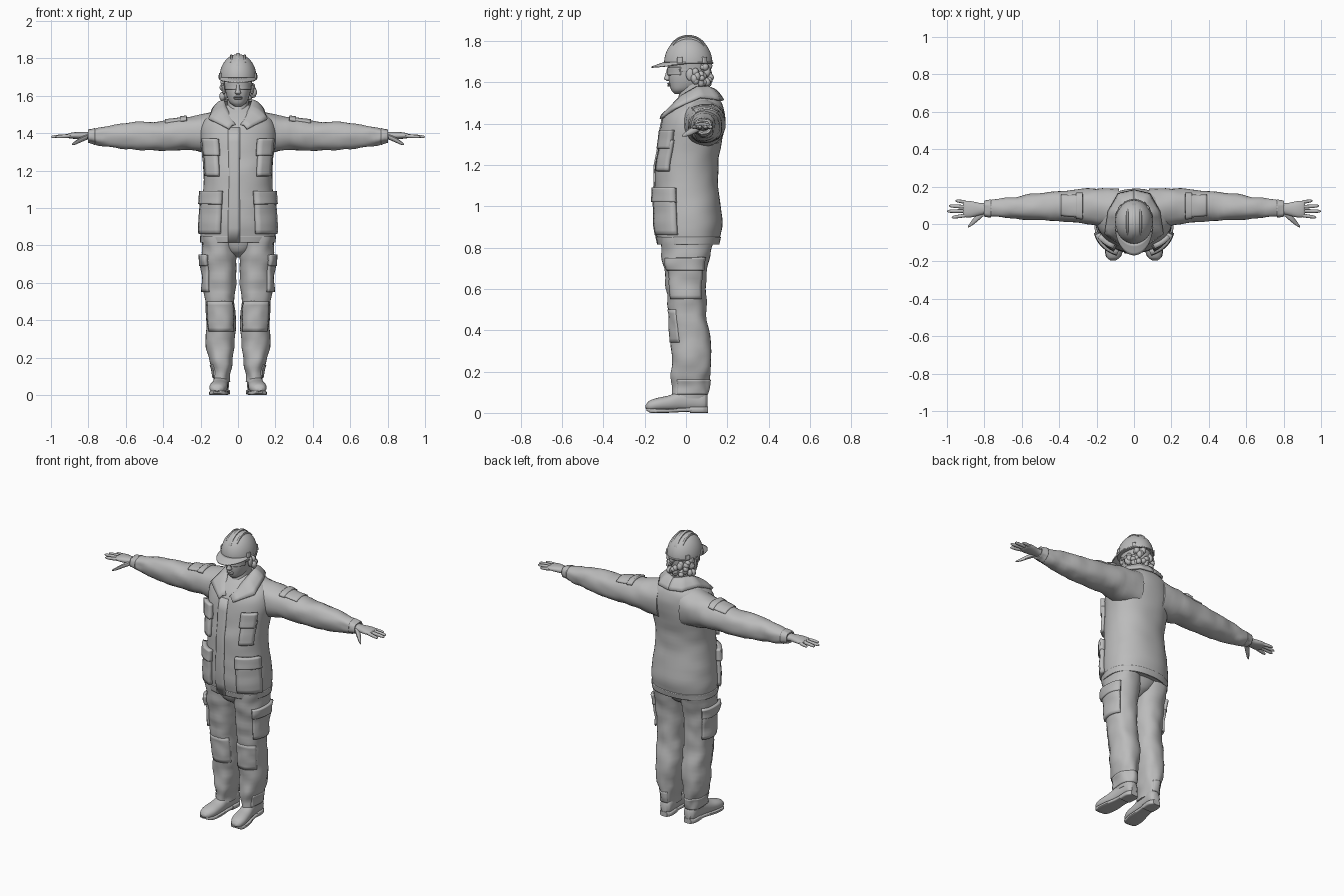
import bpy, bmesh, math, random
from mathutils import Vector, Matrix, noise

cube = bpy.data.objects.get("Cube")
if cube:
    bpy.data.objects.remove(cube)
random.seed(4)

grey = bpy.data.materials.new("plain_grey")
grey.use_nodes = True
grey.diffuse_color = (0.5, 0.5, 0.5, 1)
grey.node_tree.nodes["Principled BSDF"].inputs["Base Color"].default_value = grey.diffuse_color


def finish(name, bm, mirror=False, thick=0, angle=40):
    """Turn a bmesh into a smooth object, optionally thickened and mirrored."""
    mesh = bpy.data.meshes.new(name)
    bm.to_mesh(mesh)
    bm.free()
    ob = bpy.data.objects.new(name, mesh)
    bpy.context.collection.objects.link(ob)
    mesh.materials.append(grey)
    bpy.ops.object.select_all(action='DESELECT')
    ob.select_set(True)
    bpy.context.view_layer.objects.active = ob
    bpy.ops.object.shade_smooth_by_angle(angle=math.radians(angle))
    if thick:
        mod = ob.modifiers.new("thickness", 'SOLIDIFY')
        mod.thickness, mod.offset = thick, -1
    if mirror:
        ob.modifiers.new("mirror", 'MIRROR').use_mirror_merge = False
    return ob


def surf(rings, axis, t, ang, d=0.0, power=2.2, wrinkle=0.0):
    """Point on a tube of rings (t, centre a, centre b, radius a, radius b)."""
    i = 0
    while i < len(rings) - 2 and t > rings[i + 1][0]:
        i += 1
    r0, r1 = rings[i], rings[i + 1]
    before, after = rings[max(i - 1, 0)], rings[min(i + 2, len(rings) - 1)]
    span = r1[0] - r0[0]
    f = (t - r0[0]) / span
    vals = []
    for k in range(1, 5):
        m0 = (r1[k] - before[k]) / (r1[0] - before[0]) * span
        m1 = (after[k] - r0[k]) / (after[0] - r0[0]) * span
        vals.append((2*f**3 - 3*f*f + 1) * r0[k] + (f**3 - 2*f*f + f) * m0
                    + (3*f*f - 2*f**3) * r1[k] + (f**3 - f*f) * m1)
    ca, cb, ra, rb = vals
    c, s = math.cos(ang), math.sin(ang)
    if wrinkle:
        d += wrinkle * noise.noise(Vector((c * 1.5, s * 1.5, t * 16)))
    a = ca + (max(ra, 0.001) + d) * math.copysign(abs(c) ** (2 / power), c)
    b = cb + (max(rb, 0.001) + d) * math.copysign(abs(s) ** (2 / power), s)
    return Vector({'z': (a, b, t), 'x': (t, a, b), 'y': (b, t, a)}[axis])


def loft(name, rings, axis='z', sides=32, steps=4, mirror=False, **kw):
    bm = bmesh.new()
    ts = [p[0] + (q[0] - p[0]) * j / steps for p, q in zip(rings, rings[1:]) for j in range(steps)]
    loops = [[bm.verts.new(surf(rings, axis, t, math.tau * i / sides, **kw)) for i in range(sides)]
             for t in ts + [rings[-1][0]]]
    for lo, hi in zip(loops, loops[1:]):
        for i in range(sides):
            j = (i + 1) % sides
            bm.faces.new((lo[i], lo[j], hi[j], hi[i]))
    bm.faces.new(loops[0][::-1])
    bm.faces.new(loops[-1])
    return finish(name, bm, mirror)


def sheet(name, func, nu, nv, thick, mirror=False):
    """Thickened grid from func(u, v), both 0 to 1."""
    bm = bmesh.new()
    g = [[bm.verts.new(func(u / nu, v / nv)) for u in range(nu + 1)] for v in range(nv + 1)]
    for v in range(nv):
        for u in range(nu):
            bm.faces.new((g[v][u], g[v][u + 1], g[v + 1][u + 1], g[v + 1][u]))
    bmesh.ops.remove_doubles(bm, verts=bm.verts, dist=0.0001)
    return finish(name, bm, mirror, thick)


def panel(name, rings, axis, a0, a1, t0, t1, d, mirror=True, **kw):
    """Cloth patch lying on a tube between two angles and two heights."""
    def point(u, v):
        return surf(rings, axis, t0 + (t1 - t0) * v, math.radians(a0 + (a1 - a0) * u), d, **kw)
    return sheet(name, point, max(4, int(abs(a1 - a0) / 8)), 8, d + 0.006, mirror)


def blobs(name, items, mirror=False):
    bm = bmesh.new()
    for pos, size in items:
        bmesh.ops.create_uvsphere(bm, u_segments=12, v_segments=8, radius=1,
                                  matrix=Matrix.LocRotScale(pos, None, size))
    return finish(name, bm, mirror)


# Jacket body
torso = [(0.82, 0, 0.012, 0.2, 0.147), (0.9, 0, 0.012, 0.202, 0.162), (1.0, 0, 0.008, 0.195, 0.162),
         (1.1, 0, 0.002, 0.186, 0.154), (1.2, 0, 0.003, 0.184, 0.152), (1.3, 0, 0.02, 0.195, 0.152),
         (1.4, 0, 0.034, 0.205, 0.152), (1.46, 0, 0.045, 0.19, 0.14), (1.5, 0, 0.055, 0.15, 0.118),
         (1.53, 0, 0.058, 0.1, 0.09), (1.55, 0, 0.055, 0.07, 0.068)]
cloth = dict(wrinkle=0.004)
loft("jacket", torso, sides=48, **cloth)
panel("jacket_hem", torso, 'z', 0, 360, 0.815, 0.85, 0.004, False, **cloth)
panel("front_placket", torso, 'z', -103, -88, 0.815, 1.43, 0.006, False, **cloth)

# Jacket pockets
panel("chest_pockets", torso, 'z', -60, -30, 1.17, 1.32, 0.018, **cloth)
panel("chest_pocket_flaps", torso, 'z', -63, -33, 1.28, 1.37, 0.025, **cloth)
panel("hip_pockets", torso, 'z', -66, -18, 0.86, 1.05, 0.021, **cloth)
panel("hip_pocket_flaps", torso, 'z', -67, -17, 1.02, 1.09, 0.029, **cloth)

# Open collar, running from the nape to the lapel tip
inner = [(0, 0.125, 1.575), (0.05, 0.105, 1.583), (0.075, 0.05, 1.58), (0.062, -0.02, 1.54), (0.012, -0.105, 1.445)]
outer = [(0, 0.185, 1.515), (0.085, 0.165, 1.518), (0.14, 0.07, 1.53), (0.158, -0.055, 1.478), (0.05, -0.128, 1.425)]


def along(points, u):
    i = min(int(u * 4), 3)
    return Vector(points[i]).lerp(Vector(points[i + 1]), u * 4 - i)


def collar(u, v):
    p = along(outer, 1 - u).lerp(along(inner, 1 - u), v)
    p.z += 0.012 * math.sin(math.pi * v)
    return p


sheet("collar", collar, 16, 5, 0.012, True)

# Sleeves
sleeve = [(0.08, 0.08, 1.4, 0.11, 0.12), (0.2, 0.09, 1.4, 0.1, 0.1), (0.3, 0.094, 1.394, 0.09, 0.085),
          (0.42, 0.096, 1.386, 0.08, 0.078), (0.54, 0.09, 1.384, 0.07, 0.074), (0.66, 0.086, 1.384, 0.056, 0.062),
          (0.75, 0.085, 1.383, 0.046, 0.046), (0.8, 0.084, 1.384, 0.04, 0.034)]
loft("sleeves", sleeve, 'x', mirror=True, wrinkle=0.007)
panel("sleeve_cuffs", sleeve, 'x', 0, 360, 0.765, 0.803, 0.003, wrinkle=0.007)
panel("sleeve_pockets", sleeve, 'x', 50, 125, 0.3, 0.39, 0.006, wrinkle=0.007)
panel("sleeve_pocket_flaps", sleeve, 'x', 46, 129, 0.275, 0.31, 0.011, wrinkle=0.007)

# Hands
loft("palms", [(0.78, 0.084, 1.385, 0.03, 0.022), (0.82, 0.08, 1.386, 0.032, 0.02),
               (0.87, 0.079, 1.387, 0.043, 0.018), (0.905, 0.08, 1.386, 0.043, 0.013),
               (0.915, 0.08, 1.386, 0.036, 0.006)], 'x', 20, mirror=True)
for finger, y, spread, tip in (("index", 0.048, -0.012, 0.975), ("middle", 0.07, -0.002, 1.0),
                               ("ring", 0.091, 0.006, 0.99), ("little", 0.112, 0.012, 0.955)):
    path = [(0.89, 0, 0.01), (tip - 0.04, 0.6, 0.0095), (tip - 0.008, 0.95, 0.007), (tip, 1, 0.002)]
    loft(finger + "_fingers", [(x, y + spread * k, 1.386 - 0.006 * k, r, r) for x, k, r in path],
         'x', 10, 3, True)
loft("thumbs", [(0.805, 0.062, 1.38, 0.02, 0.014), (0.84, 0.032, 1.365, 0.02, 0.014),
                (0.87, 0.002, 1.348, 0.013, 0.01), (0.888, -0.016, 1.34, 0.004, 0.004)], 'x', 12, mirror=True)

# Trousers
leg = [(0.07, 0.087, 0.018, 0.044, 0.084), (0.13, 0.088, 0.02, 0.048, 0.088), (0.2, 0.092, 0.024, 0.066, 0.095),
       (0.3, 0.092, 0.025, 0.079, 0.096), (0.4, 0.092, 0.018, 0.081, 0.094), (0.5, 0.096, 0.006, 0.079, 0.092),
       (0.6, 0.096, 0, 0.086, 0.096), (0.7, 0.098, 0, 0.091, 0.106), (0.78, 0.098, 0.002, 0.097, 0.122),
       (0.85, 0.1, 0.008, 0.098, 0.13)]
fold = dict(wrinkle=0.009)
loft("trouser_legs", leg, mirror=True, **fold)
loft("trouser_seat", [(0.735, 0, 0, 0.02, 0.05), (0.77, 0, 0, 0.08, 0.1), (0.85, 0, 0.005, 0.18, 0.13)])
panel("cargo_pockets", leg, 'z', -48, 42, 0.55, 0.71, 0.012, **fold)
panel("cargo_pocket_flaps", leg, 'z', -50, 44, 0.69, 0.75, 0.018, **fold)
panel("knee_patches", leg, 'z', -145, -35, 0.34, 0.5, 0.004, **fold)
panel("ankle_straps", leg, 'z', -40, 120, 0.09, 0.16, 0.005, **fold)

# Shoes with sole and heel
loft("shoe_uppers", [(-0.195, 0.03, 0.112, 0.008, 0.015), (-0.18, 0.033, 0.111, 0.024, 0.034),
                     (-0.14, 0.04, 0.106, 0.032, 0.047), (-0.08, 0.047, 0.099, 0.038, 0.045),
                     (-0.02, 0.06, 0.092, 0.05, 0.04), (0.04, 0.063, 0.087, 0.054, 0.039),
                     (0.09, 0.058, 0.085, 0.048, 0.036), (0.105, 0.055, 0.085, 0.03, 0.02)], 'y', 24, mirror=True)
loft("shoe_soles", [(-0.19, 0.017, 0.112, 0.007, 0.02), (-0.17, 0.011, 0.11, 0.011, 0.042),
                    (-0.1, 0.01, 0.102, 0.01, 0.05), (-0.02, 0.014, 0.092, 0.01, 0.04),
                    (0.03, 0.016, 0.088, 0.01, 0.04)], 'y', 24, mirror=True, power=5)
loft("shoe_heels", [(0.02, 0.015, 0.087, 0.015, 0.04), (0.08, 0.015, 0.085, 0.015, 0.041),
                    (0.107, 0.015, 0.085, 0.015, 0.025)], 'y', 24, mirror=True, power=5)

# Neck and head
loft("neck", [(1.44, 0, 0.03, 0.075, 0.1), (1.5, 0, 0.035, 0.06, 0.08), (1.56, 0, 0.035, 0.056, 0.066),
              (1.64, 0, 0.035, 0.056, 0.066)], sides=24)
head = [(1.543, 0, -0.035, 0.018, 0.02), (1.56, 0, -0.018, 0.042, 0.052), (1.59, 0, 0.003, 0.058, 0.083),
        (1.62, 0, 0.01, 0.066, 0.094), (1.65, 0, 0.013, 0.07, 0.096), (1.72, 0, 0.013, 0.078, 0.103)]
loft("head", head)
loft("nose", [(1.607, 0, -0.085, 0.01, 0.008), (1.615, 0, -0.089, 0.016, 0.017),
              (1.63, 0, -0.089, 0.011, 0.013), (1.665, 0, -0.082, 0.008, 0.01)], sides=12)
blobs("lips", [(Vector((0, -0.082, z)), Vector((0.024, 0.009, 0.005))) for z in (1.584, 1.593)])
blobs("ears", [(Vector((0.075, 0.02, 1.637)), Vector((0.011, 0.02, 0.03)))], True)
panel("safety_glasses", head, 'z', -160, -20, 1.634, 1.672, 0.007, False)
panel("glasses_arms", head, 'z', -24, 15, 1.652, 1.664, 0.007)

# Hair tufts round the nape and temples
tufts = []
for i in range(44):
    a, z = math.radians(random.uniform(8, 172)), random.uniform(1.59, 1.685)
    r = 1 + random.uniform(-0.06, 0.1)
    tufts.append((Vector((0.079 * r * math.cos(a), 0.022 + 0.088 * r * math.sin(a), z)),
                  Vector((0.017, 0.017, random.uniform(0.014, 0.024)))))
blobs("hair", tufts)

# Hard hat
RX, RY, CY, BASE, TALL = 0.1, 0.117, 0.011, 1.692, 0.13
dome = []
for i in range(12):
    a = math.pi / 2 * i / 11.2
    dome.append((BASE + TALL * math.sin(a), 0, CY, RX * math.cos(a), RY * math.cos(a)))
loft("hard_hat", dome, sides=40, steps=2, power=2)


def brim(u, v):
    a = math.tau * u
    front = max(0, -math.sin(a))
    reach = (1 - v) * (0.006 + 0.056 * front ** 1.6)
    return Vector(((RX + reach * 0.45) * math.cos(a), CY + (RY + reach) * math.sin(a),
                   BASE + 0.006 - (1 - v) * (0.004 + 0.018 * front)))


sheet("hat_brim", brim, 48, 4, 0.007)

# Ribs over the crown and clips along the rim
for name, x, reach, half in (("crown_rib", 0, 0.098, 0.011), ("side_ribs", 0.036, 0.075, 0.006)):
    rib = []
    for i in range(9):
        y = reach * (i / 4 - 1)
        h = BASE + TALL * math.sqrt(1 - (y / RY) ** 2 - (x / RX) ** 2)
        rib.append((CY + y, h - 0.002, x, 0.003 + 0.006 * (1 - (i / 4 - 1) ** 4), half))
    loft(name, rib, 'y', 12, 2, x > 0, power=3)
for name, a in (("temple_clips", -20), ("rear_clips", 42)):
    panel(name, dome, 'z', a - 6, a + 6, BASE + 0.001, BASE + 0.03, 0.007, power=2)
